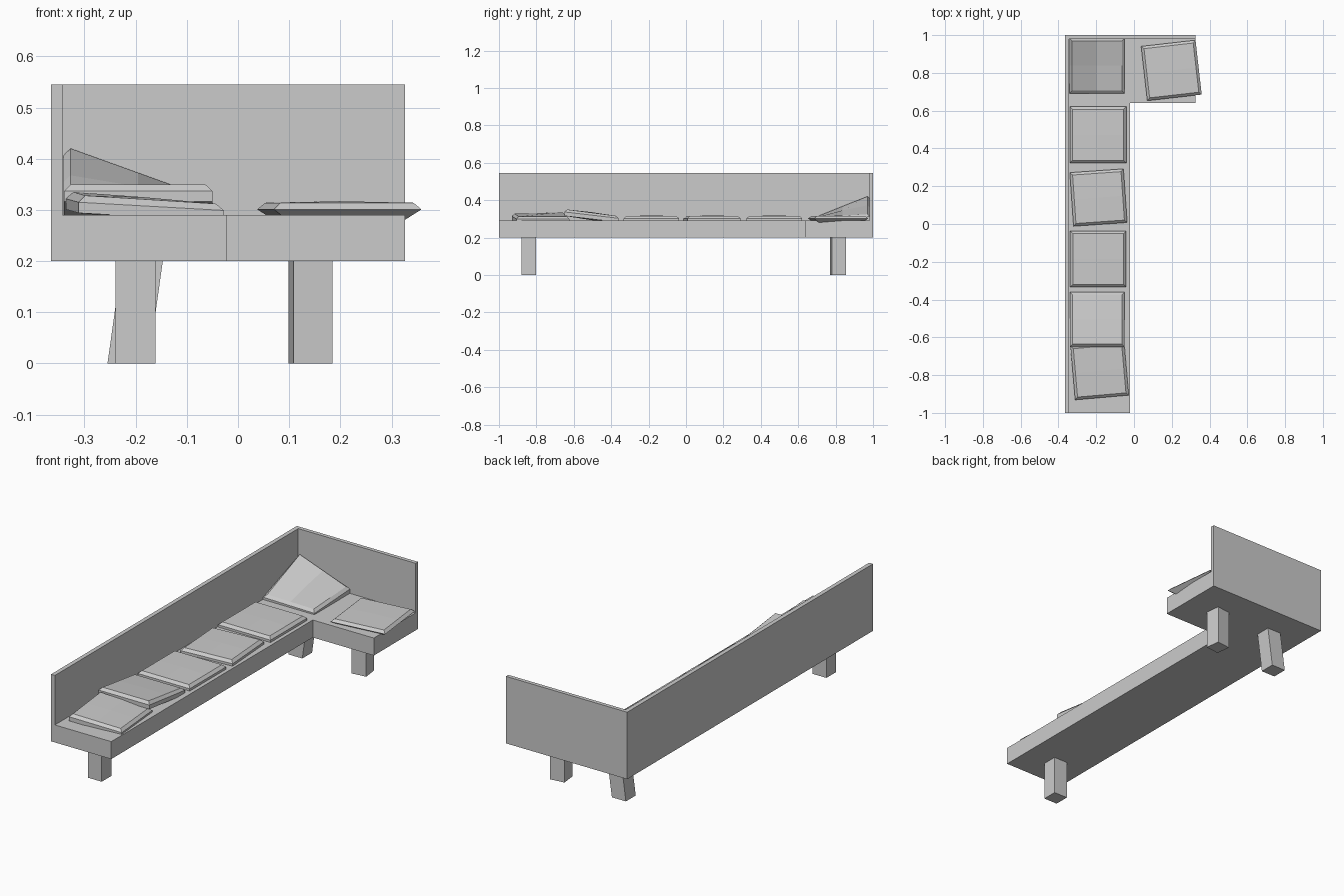
import bpy, bmesh
from math import radians, cos, sin

if "Cube" in bpy.data.objects:
    bpy.data.objects.remove(bpy.data.objects["Cube"])


def add_object(name, bm):
    bmesh.ops.recalc_face_normals(bm, faces=bm.faces)
    mesh = bpy.data.meshes.new(name)
    bm.to_mesh(mesh)
    bm.free()
    obj = bpy.data.objects.new(name, mesh)
    bpy.context.collection.objects.link(obj)
    return obj


def extrude_profile(name, pts, z0, z1, lean=0.0):
    """Extrude a plan outline upward; lean shifts the top along x."""
    bm = bmesh.new()
    lo = [bm.verts.new((x, y, z0)) for x, y in pts]
    hi = [bm.verts.new((x + lean, y, z1)) for x, y in pts]
    bm.faces.new(lo)
    bm.faces.new(hi)
    n = len(pts)
    for i in range(n):
        j = (i + 1) % n
        bm.faces.new((lo[i], lo[j], hi[j], hi[i]))
    return add_object(name, bm)


def square(cx, cy, size, deg=0):
    c, s, h = cos(radians(deg)), sin(radians(deg)), size / 2
    return [(cx + c * u * h - s * v * h, cy + s * u * h + c * v * h)
            for u, v in ((-1, -1), (1, -1), (1, 1), (-1, 1))]


def cushion(name, cx, cy, size, deg, corners, skirt=0.0, crown=0.003):
    """Pad on a 3x3 grid; corners = top heights front-left, front-right, back-left, back-right."""
    fl, fr, bl, br = corners
    c, s = cos(radians(deg)), sin(radians(deg))
    bm = bmesh.new()

    def vert(u, v, half, drop):
        a, b = (u + 1) / 2, (v + 1) / 2
        z = (fl * (1 - a) + fr * a) * (1 - b) + (bl * (1 - a) + br * a) * b
        if u == 0 and v == 0:
            z += crown if drop == 0 else 0
        x, y = u * half, v * half
        return bm.verts.new((cx + c * x - s * y, cy + s * x + c * y, z - drop))

    ring = [(-1, -1), (0, -1), (1, -1), (1, 0), (1, 1), (0, 1), (-1, 1), (-1, 0)]
    h = size / 2
    layers = [[vert(u, v, r, d) for u, v in ring]
              for r, d in ((h - 0.014, 0), (h, 0.013), (h - skirt, 0.034))]
    # Bevelled rim and side
    for a, b in zip(layers, layers[1:]):
        for i in range(8):
            j = (i + 1) % 8
            bm.faces.new((a[i], a[j], b[j], b[i]))
    # Four panels on top and bottom
    for lay, drop in ((layers[0], 0), (layers[2], 0.04)):
        mid = vert(0, 0, h, drop)
        for i in (0, 2, 4, 6):
            bm.faces.new((lay[i], lay[i + 1], mid, lay[i - 1]))
    return add_object(name, bm)


# L-shaped seat and backrest
X0, X1, X2 = -0.365, -0.022, 0.326
extrude_profile("seat", [(X0, -1), (X1, -1), (X1, 0.64), (X2, 0.64), (X2, 1), (X0, 1)], 0.2, 0.29)
extrude_profile("backrest", [(X0, -1), (-0.343, -1), (-0.343, 0.98), (X2, 0.98), (X2, 1), (X0, 1)],
                0.29, 0.545)

# Legs
extrude_profile("front_leg", square(-0.2, -0.84, 0.078), 0, 0.2)
extrude_profile("right_leg", square(0.142, 0.813, 0.077, 7), 0, 0.2)
extrude_profile("corner_leg", square(-0.215, 0.813, 0.08), 0, 0.2, lean=0.028)

# Loose cushions
flat = (0.315,) * 4
cushion("corner_cushion", -0.195, 0.838, 0.292, 0, (0.315, 0.31, 0.42, 0.325))
cushion("side_cushion", 0.198, 0.813, 0.29, 6.5, (0.314,) * 4, skirt=0.03)
cushion("seat_cushion_1", -0.19, 0.472, 0.298, 0, flat)
cushion("seat_cushion_2", -0.188, 0.14, 0.285, 4, flat)
cushion("seat_cushion_3", -0.19, -0.185, 0.296, 0, flat)
cushion("seat_cushion_4", -0.195, -0.505, 0.29, 0, (0.35, 0.35, 0.316, 0.316))
cushion("front_cushion", -0.182, -0.777, 0.285, 5, (0.328, 0.312, 0.335, 0.312))
